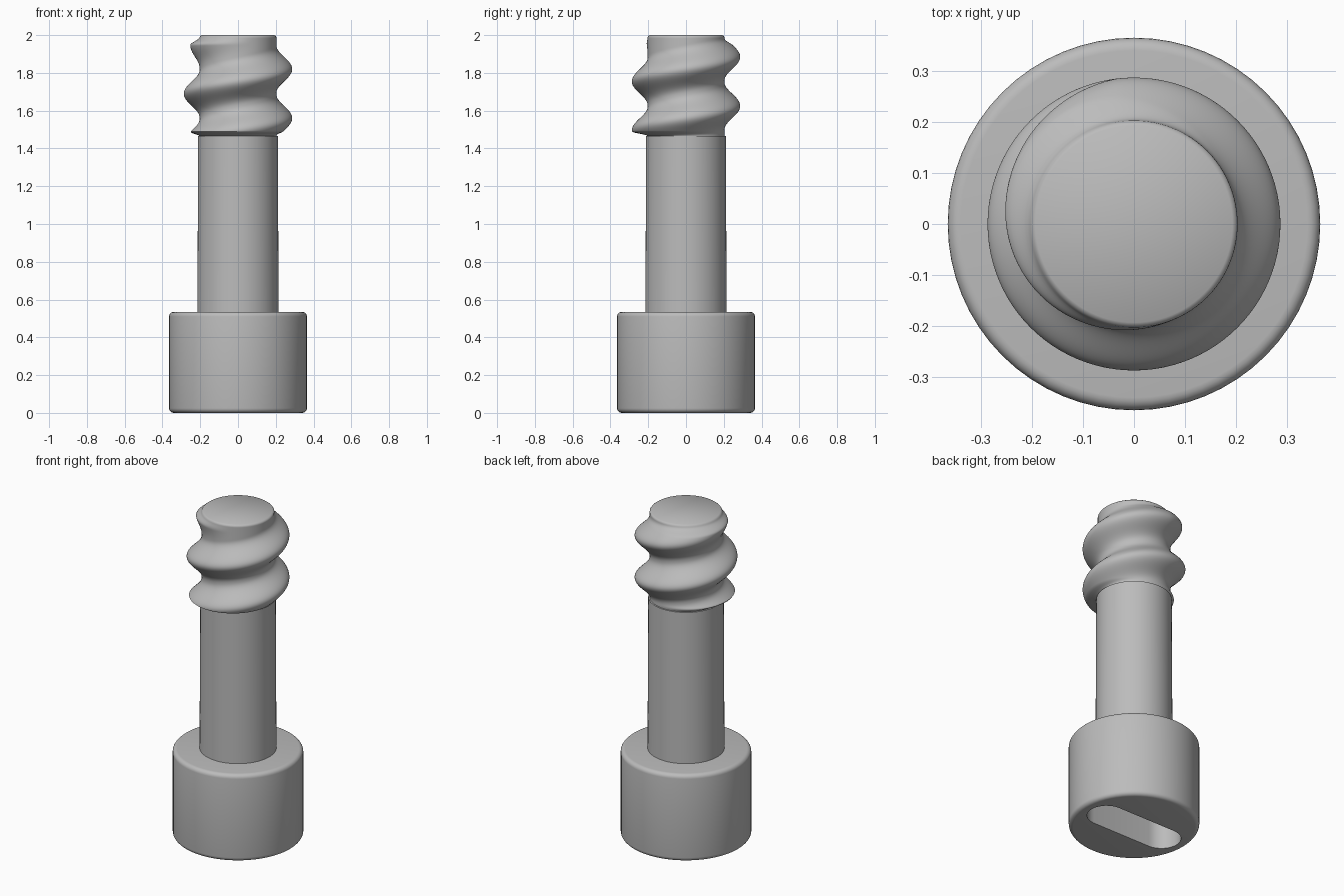
import bpy, bmesh, math
from math import cos, sin, pi, tau

if "Cube" in bpy.data.objects:
    bpy.data.objects.remove(bpy.data.objects["Cube"], do_unlink=True)

steel = bpy.data.materials.new("grey steel")
steel.use_nodes = True
GREY = (0.5, 0.5, 0.5, 1)
steel.diffuse_color = GREY
steel.node_tree.nodes["Principled BSDF"].inputs["Base Color"].default_value = GREY


def make(name, bm):
    bmesh.ops.recalc_face_normals(bm, faces=bm.faces)
    mesh = bpy.data.meshes.new(name)
    bm.to_mesh(mesh)
    bm.free()
    mesh.materials.append(steel)
    ob = bpy.data.objects.new(name, mesh)
    bpy.context.collection.objects.link(ob)
    return ob


def select(ob):
    bpy.ops.object.select_all(action="DESELECT")
    ob.select_set(True)
    bpy.context.view_layer.objects.active = ob


def smooth(ob, angle):
    select(ob)
    bpy.ops.object.shade_smooth_by_angle(angle=math.radians(angle))


def rings(name, levels, radius, segments):
    """Stack closed rings whose radius may depend on angle and level."""
    bm = bmesh.new()
    loops = []
    for level in levels:
        loop = []
        for i in range(segments):
            a = tau * i / segments
            r, z = radius(a, level)
            loop.append(bm.verts.new((r * cos(a), r * sin(a), z)))
        loops.append(loop)
    for low, high in zip(loops, loops[1:]):
        for i in range(segments):
            j = (i + 1) % segments
            bm.faces.new((low[i], low[j], high[j], high[i]))
    bm.faces.new(loops[0][::-1])
    bm.faces.new(loops[-1])
    return make(name, bm)


# Head: cylinder with rounded rims
HEAD_R, HEAD_H, RIM = 0.365, 0.535, 0.025
arc = [pi / 2 * k / 5 for k in range(6)]
profile = [(HEAD_R - RIM + RIM * sin(a), RIM - RIM * cos(a)) for a in arc]
profile += [(HEAD_R - RIM + RIM * cos(a), HEAD_H - RIM + RIM * sin(a)) for a in arc]
head = rings("head", profile, lambda a, p: p, 64)

# Driver slot with rounded ends, cut into the underside of the head
SLOT_R, SLOT_X, DEPTH = 0.11, 0.2, 0.3
bm = bmesh.new()
outline = []
for side, start in ((1, -pi / 2), (-1, pi / 2)):
    for k in range(17):
        a = start + pi * k / 16
        outline.append(bm.verts.new((side * SLOT_X + SLOT_R * cos(a), SLOT_R * sin(a), -0.1)))
base = bm.faces.new(outline)
top = bmesh.ops.extrude_face_region(bm, geom=[base])["geom"]
bmesh.ops.translate(bm, vec=(0, 0, DEPTH + 0.1),
                    verts=[v for v in top if isinstance(v, bmesh.types.BMVert)])
cutter = make("slot_cutter", bm)
cutter.hide_render = True
cut = head.modifiers.new("slot", "BOOLEAN")
cut.operation, cut.solver, cut.object = "DIFFERENCE", "EXACT", cutter
select(head)
bpy.ops.object.modifier_apply(modifier="slot")
bpy.data.objects.remove(cutter, do_unlink=True)
smooth(head, 35)

# Plain shank, very slightly tapered
THREAD_Z = 1.465
shank = rings("shank", [(0.215, HEAD_H - 0.03), (0.211, THREAD_Z)], lambda a, p: p, 64)
smooth(shank, 35)

# Threaded end: one right-handed ridge that fades out at the tip
TOP, PITCH, CREST_Z, CORE, RIDGE = 2.0, 0.26, 1.56, 0.203, 0.084


def ease(t):
    t = min(1, max(0, t))
    return t * t * (3 - 2 * t)


def thread_radius(a, z):
    phase = (z - CREST_Z) / PITCH - a / tau
    turn = round(phase)
    crest = CREST_Z + PITCH * (turn + a / tau)
    shape = ((1 + cos(tau * (phase - turn))) / 2) ** 1.15
    fade = min(1, max(0, (2.03 - crest) / 0.14))
    ends = ease((z - THREAD_Z) / 0.025) * ease((TOP - 0.008 - z) / 0.045)
    rim = 0.01 * max(0, (z - TOP + 0.012) / 0.012) ** 2
    return CORE + RIDGE * shape * fade * ends - rim, z


STEPS = 110
levels = [THREAD_Z + (TOP - THREAD_Z) * k / STEPS for k in range(STEPS + 1)]
thread = rings("threaded_end", levels, thread_radius, 96)
smooth(thread, 60)
